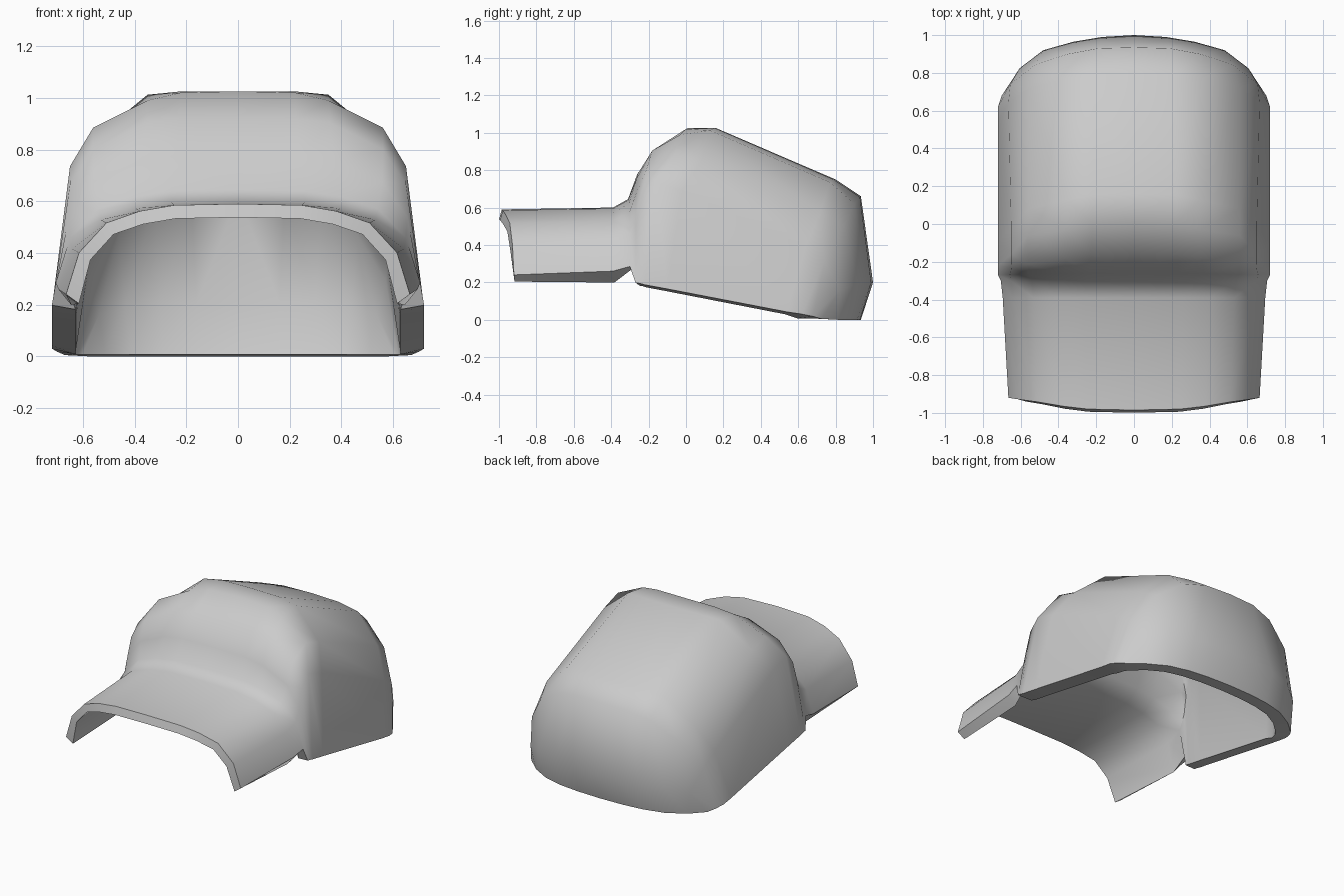
import bpy

if "Cube" in bpy.data.objects:
    bpy.data.objects.remove(bpy.data.objects["Cube"])

# Half cross-sections from the centre line to the rim: (x / width, height fraction), y sweep
CROWN = [(0, 1), (.306, 1), (.486, .985), (.78, .84), (.90, .67), (1, 0)]
BRIM = [(0, 1), (.37, .985), (.57, .92), (.765, .79), (.925, .46), (1, 0)]
SWEEP = [0, .08, .32, .66, .88, 1]


def arch(y_mid, y_rim, top, rim, width, blend):
    pts = []
    for a, b, s in zip(BRIM, CROWN, SWEEP):
        fx = a[0] + (b[0] - a[0]) * blend
        fz = a[1] + (b[1] - a[1]) * blend
        pts.append((width * fx, y_mid + (y_rim - y_mid) * s, rim + (top - rim) * fz))
    return pts


# Brim rows, then front panel
rows = [arch(*r) for r in [
    (-.985, -.92, .59, .24, .665, 0),
    (-.39, -.39, .60, .26, .695, 0),
    (-.31, -.30, .645, .285, .705, .1),
    (-.26, -.27, .78, .198, .72, .6),
    (-.15, -.245, .92, .194, .72, .9),
]]
# Top and sloping back
rows += [
    [(0, .01, 1.025), (.22, .0, 1.02), (.35, -.03, .99), (.56, -.06, .885), (.65, -.16, .735), (.72, -.22, .187)],
    [(0, .16, 1.025), (.22, .155, 1.025), (.35, .13, 1.012), (.56, .08, .84), (.65, -.02, .69), (.72, -.1, .165)],
    [(0, .80, .75), (.21, .79, .75), (.37, .77, .735), (.56, .715, .57), (.665, .64, .39), (.72, .54, .042)],
]
# Rounded back wall down to the lower rim
rows += [
    [(0, .935, .66), (.19, .93, .655), (.35, .90, .62), (.52, .845, .50), (.655, .74, .31), (.72, .62, .03)],
    [(0, 1.0, .2), (.17, .99, .2), (.32, .965, .2), (.48, .92, .19), (.605, .825, .16), (.70, .68, .018)],
    [(0, .935, 0), (.17, .93, 0), (.31, .915, 0), (.45, .88, 0), (.575, .81, 0), (.67, .725, .005)],
]

n = len(SWEEP)
verts = [p for row in rows for p in row]
faces = [(r * n + c, r * n + c + 1, (r + 1) * n + c + 1, (r + 1) * n + c)
         for r in range(len(rows) - 1) for c in range(n - 1)]
mesh = bpy.data.meshes.new("cap")
mesh.from_pydata(verts, [], faces)
cap = bpy.data.objects.new("cap", mesh)
bpy.context.collection.objects.link(cap)

# Thinner brim, thicker crown
group = cap.vertex_groups.new(name="thickness")
for i in range(len(verts)):
    r = i // n
    group.add([i], .55 if r < 3 else (.75 if i % n < 3 and r < 9 else 1), 'REPLACE')

mirror = cap.modifiers.new("mirror", 'MIRROR')
mirror.use_clip = True
shell = cap.modifiers.new("shell", 'SOLIDIFY')
shell.thickness = .095
shell.offset = -1
shell.vertex_group = "thickness"

bpy.context.view_layer.objects.active = cap
cap.select_set(True)
for name in ("mirror", "shell"):
    bpy.ops.object.modifier_apply(modifier=name)

# Inner rim: level at the back, hanging slightly lower and further forward on the brim
half = len(mesh.vertices) // 2
for v in list(cap.data.vertices)[half:]:
    if v.co.y > .57 and v.co.z < .06:
        v.co.z = .008
    elif v.co.y < -.35 and v.co.z < .3:
        v.co.z -= .02 if v.co.y < -.6 else .045
    elif v.co.y < -.9:
        v.co.y -= .015

bpy.ops.object.shade_smooth_by_angle(angle=.9)
